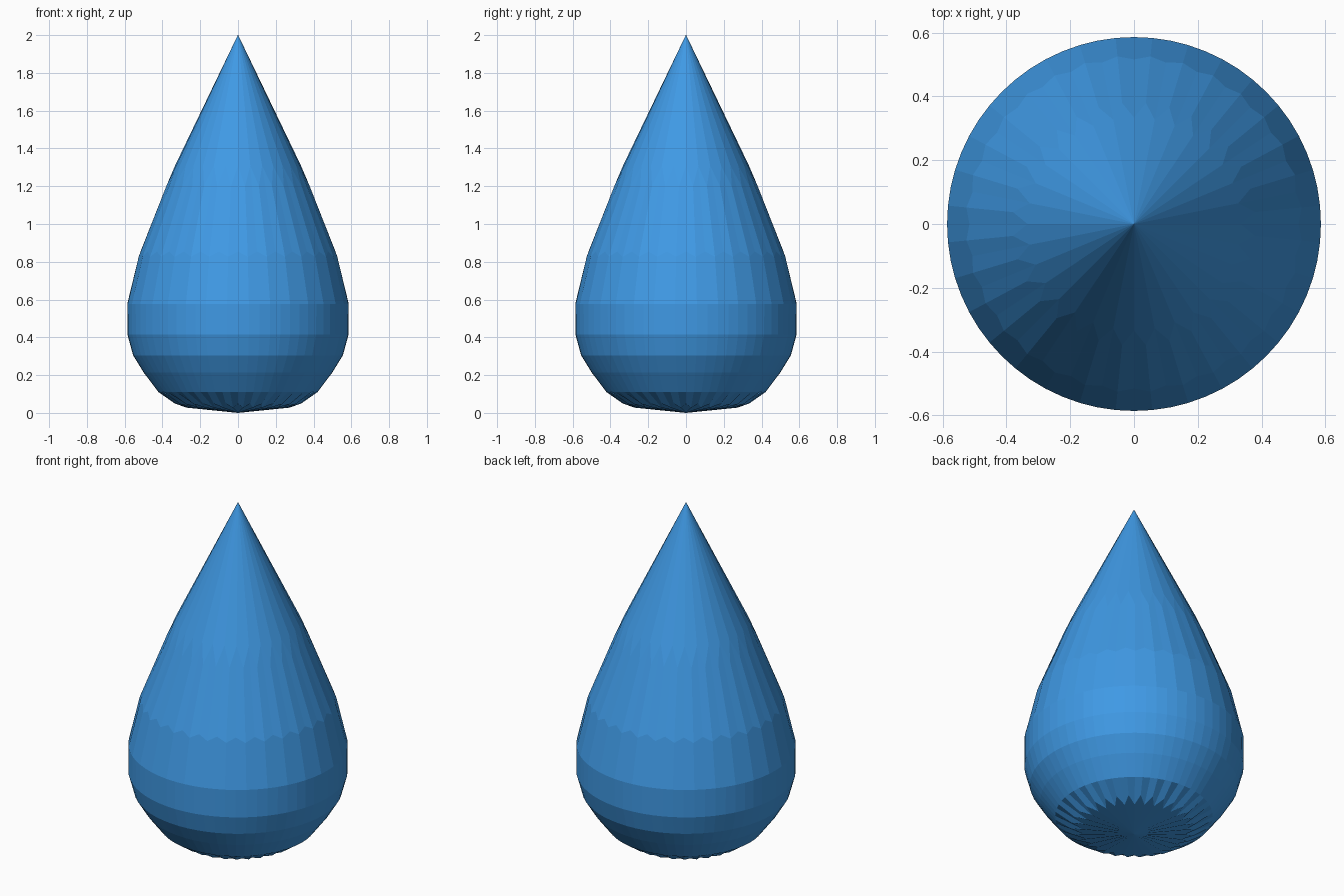
import bpy, bmesh
from math import cos, sin, pi

if "Cube" in bpy.data.objects:
    bpy.data.objects.remove(bpy.data.objects["Cube"])

SIDES = 32
APEX = 2.07                      # smooths down to z = 2
# control cage rings (radius, z), top to bottom
RINGS = [(0.575, 0.765), (0.603, 0.39), (0.513, 0.22), (0.333, 0.0)]

# Droplet cage: pointed fan on top, lathe rings, flat base cap
bm = bmesh.new()
tip = bm.verts.new((0, 0, APEX))
rings = [[bm.verts.new((r * cos(2 * pi * i / SIDES), r * sin(2 * pi * i / SIDES), z))
          for i in range(SIDES)] for r, z in RINGS]
for i in range(SIDES):
    j = (i + 1) % SIDES
    bm.faces.new((tip, rings[0][i], rings[0][j]))
    for a, b in zip(rings, rings[1:]):
        bm.faces.new((a[i], b[i], b[j], a[j]))
bm.faces.new(list(reversed(rings[-1])))
bmesh.ops.recalc_face_normals(bm, faces=bm.faces)

mesh = bpy.data.meshes.new("droplet")
bm.to_mesh(mesh)
bm.free()
droplet = bpy.data.objects.new("droplet", mesh)
bpy.context.collection.objects.link(droplet)

# One subdivision level, flat shaded
sub = droplet.modifiers.new("Subdivision", 'SUBSURF')
sub.levels = sub.render_levels = 1
sub.use_limit_surface = False

# Blue water
mat = bpy.data.materials.new("water_blue")
mat.diffuse_color = (0.05, 0.32, 0.78, 1)
mat.use_nodes = True
mat.node_tree.nodes["Principled BSDF"].inputs["Base Color"].default_value = mat.diffuse_color
mesh.materials.append(mat)
